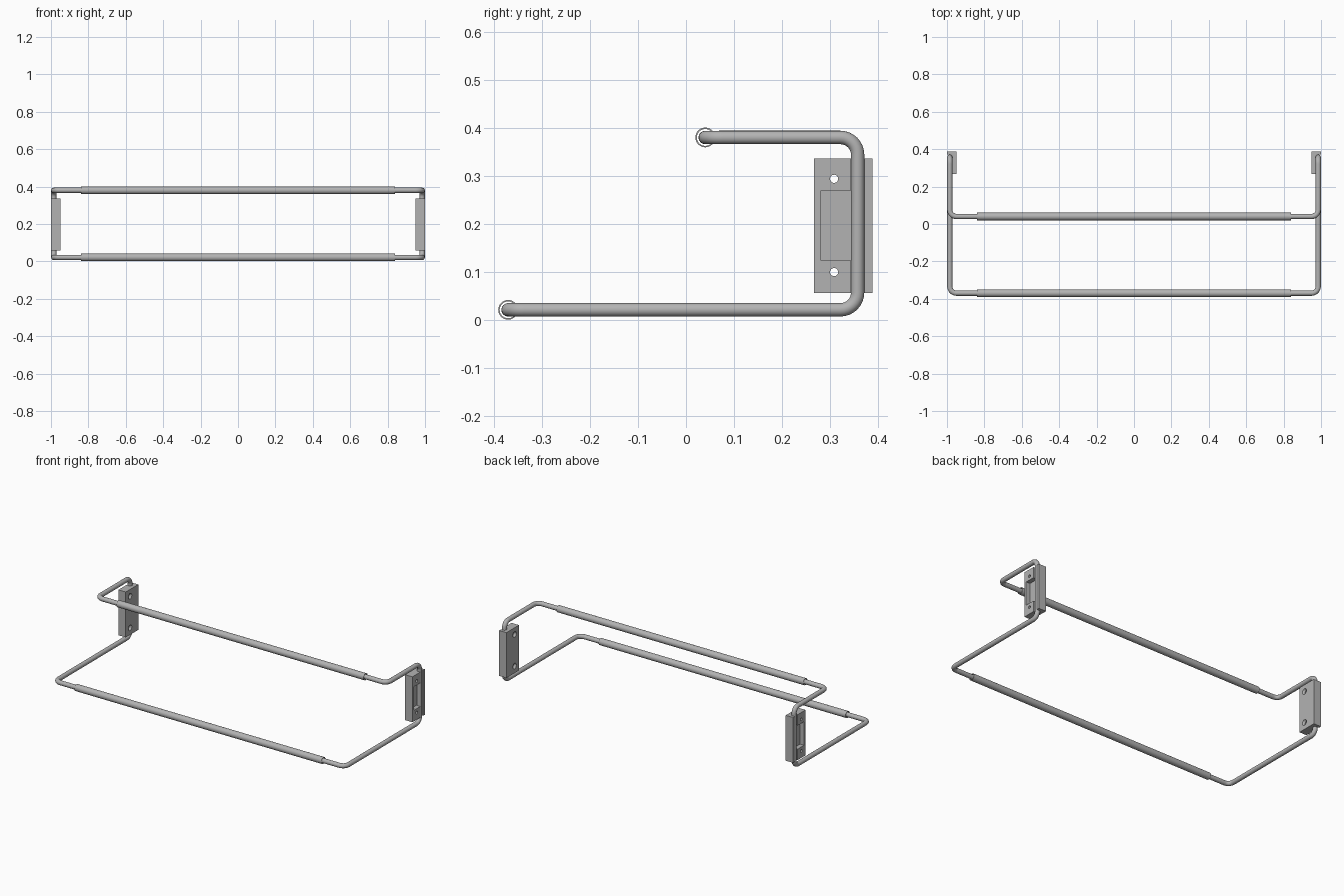
import bpy, bmesh, math
from mathutils import Vector

cube = bpy.data.objects.get("Cube")
if cube:
    bpy.data.objects.remove(cube, do_unlink=True)

metal = bpy.data.materials.new("grey_metal")
metal.use_nodes = True
grey = (0.45, 0.45, 0.45, 1)
metal.diffuse_color = grey
metal.node_tree.nodes["Principled BSDF"].inputs["Base Color"].default_value = grey

# Shared dimensions
WIRE_R, BEND_R, WIRE_X = 0.014, 0.036, 0.985
BACK_Y = 0.357
TOP, BOTTOM = (0.04, 0.38), (-0.37, 0.0215)      # (y, z) of the two long bars
BLOCK_Z0, BLOCK_Z1 = 0.057, 0.336


def add_object(name, bm, smooth=False):
    bmesh.ops.recalc_face_normals(bm, faces=bm.faces)
    mesh = bpy.data.meshes.new(name)
    bm.to_mesh(mesh)
    bm.free()
    mesh.materials.append(metal)
    obj = bpy.data.objects.new(name, mesh)
    bpy.context.collection.objects.link(obj)
    if smooth:
        bpy.ops.object.select_all(action='DESELECT')
        obj.select_set(True)
        bpy.context.view_layer.objects.active = obj
        bpy.ops.object.shade_smooth_by_angle(angle=math.radians(35))
    return obj


def rounded_path(corners, radius, steps=8):
    """Replace each right-angle corner by an arc."""
    pts = [corners[0]]
    for a, b, c in zip(corners, corners[1:], corners[2:]):
        u, v = (a - b).normalized(), (c - b).normalized()
        centre = b + (u + v) * radius
        for i in range(steps + 1):
            t = math.pi / 2 * i / steps
            pts.append(centre - v * radius * math.cos(t) - u * radius * math.sin(t))
    return pts + [corners[-1]]


def sweep(bm, pts, radius, sides=20):
    """Round bar along a path, with a frame carried from ring to ring."""
    rings, normal = [], None
    for i, p in enumerate(pts):
        tangent = (pts[min(i + 1, len(pts) - 1)] - pts[max(i - 1, 0)]).normalized()
        normal = tangent.orthogonal() if normal is None else normal - tangent * normal.dot(tangent)
        normal.normalize()
        side = tangent.cross(normal)
        angles = [math.tau * k / sides for k in range(sides)]
        rings.append([bm.verts.new(p + (normal * math.cos(a) + side * math.sin(a)) * radius)
                      for a in angles])
    for r, s in zip(rings, rings[1:]):
        for k in range(sides):
            j = (k + 1) % sides
            bm.faces.new((r[k], r[j], s[j], s[k]))
    bm.faces.new(rings[0])
    bm.faces.new(rings[-1])


def side_wire(name, s):
    corners = [Vector(c) for c in (
        (s * 0.75, *TOP), (s * WIRE_X, *TOP), (s * WIRE_X, BACK_Y, TOP[1]),
        (s * WIRE_X, BACK_Y, BOTTOM[1]), (s * WIRE_X, *BOTTOM), (s * 0.75, *BOTTOM))]
    bm = bmesh.new()
    sweep(bm, rounded_path(corners, BEND_R), WIRE_R)
    add_object(name, bm, True)


def sleeve(name, centre, half=0.84, outer=0.0205, inner=0.0175, sides=32):
    """Open thin-walled tube along x."""
    bm = bmesh.new()
    loops = []
    for x, r in ((-half, outer), (half, outer), (half, inner), (-half, inner)):
        loops.append([bm.verts.new((x, centre[0] + r * math.cos(math.tau * k / sides),
                                    centre[1] + r * math.sin(math.tau * k / sides)))
                      for k in range(sides)])
    for i in range(4):
        a, b = loops[i], loops[(i + 1) % 4]
        for k in range(sides):
            j = (k + 1) % sides
            bm.faces.new((a[k], a[j], b[j], b[k]))
    add_object(name, bm, True)


def cutter(name, bm):
    obj = add_object(name, bm)
    obj.hide_render = True
    obj.hide_viewport = True
    return obj


def mount_block(name, s):
    # Plan profile with a round-bottomed channel for the wire
    profile = [(0.95, 0.266), (1.0, 0.266), (1.0, BACK_Y - WIRE_R)]
    for i in range(9):
        a = math.pi * i / 8
        profile.append((WIRE_X - WIRE_R * math.sin(a), BACK_Y - WIRE_R * math.cos(a)))
    profile += [(1.0, BACK_Y + WIRE_R), (1.0, 0.388), (0.95, 0.388)]
    bm = bmesh.new()
    face = bm.faces.new([bm.verts.new((s * x, y, BLOCK_Z0)) for x, y in profile])
    top = bmesh.ops.extrude_face_region(bm, geom=[face])["geom"]
    bmesh.ops.translate(bm, vec=(0, 0, BLOCK_Z1 - BLOCK_Z0),
                        verts=[g for g in top if isinstance(g, bmesh.types.BMVert)])
    block = add_object(name, bm)

    # Outer pocket that opens into the channel
    bm = bmesh.new()
    bmesh.ops.create_cube(bm, size=1)
    bmesh.ops.scale(bm, vec=(0.06, 0.07, 0.145), verts=bm.verts)
    bmesh.ops.translate(bm, vec=(s * 1.003, 0.316, 0.197), verts=bm.verts)
    cutters = [cutter(name + "_pocket_cutter", bm)]

    # Screw holes, countersunk on the inner face
    for i, z in enumerate((0.1, 0.294)):
        bm = bmesh.new()
        loops = []
        for x, r in ((0.945, 0.018), (0.951, 0.017), (0.962, 0.0085), (1.01, 0.0085)):
            loops.append([bm.verts.new((s * x, 0.308 + r * math.cos(math.tau * k / 24),
                                        z + r * math.sin(math.tau * k / 24)))
                          for k in range(24)])
        for a, b in zip(loops, loops[1:]):
            for k in range(24):
                j = (k + 1) % 24
                bm.faces.new((a[k], a[j], b[j], b[k]))
        bm.faces.new(loops[0])
        bm.faces.new(loops[-1])
        cutters.append(cutter(f"{name}_hole_cutter_{i}", bm))
    for c in cutters:
        mod = block.modifiers.new(c.name, 'BOOLEAN')
        mod.operation = 'DIFFERENCE'
        mod.solver = 'EXACT'
        mod.object = c


for label, sign in (("left", 1), ("right", -1)):
    side_wire(label + "_wire", sign)
    mount_block(label + "_mount_block", sign)
sleeve("upper_sleeve", TOP)
sleeve("lower_sleeve", BOTTOM)
